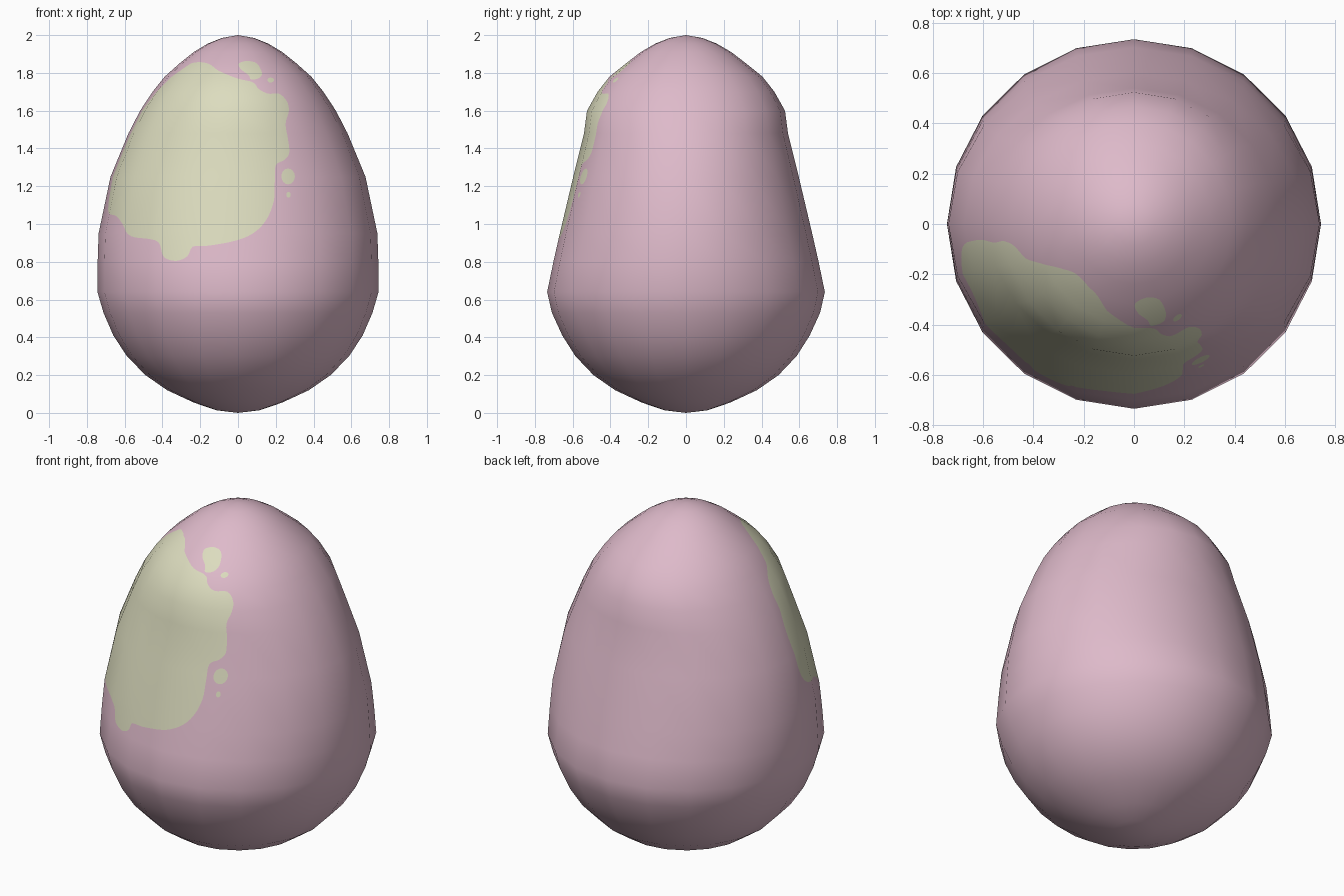
import bpy, math
from mathutils import Vector
from mathutils.geometry import delaunay_2d_cdt

if "Cube" in bpy.data.objects:
    bpy.data.objects.remove(bpy.data.objects["Cube"])

SIDES = 20
# Egg rings: height, half width, half depth
RINGS = [(0, 0, 0), (.014, .115, .115), (.055, .235, .235), (.12, .375, .375),
         (.2, .49, .49), (.3, .588, .585), (.41, .66, .655), (.53, .712, .71),
         (.64, .744, .735), (.8, .743, .702), (.95, .738, .668), (1.25, .675, .597),
         (1.48, .58, .54), (1.6, .518, .524), (1.7, .452, .468), (1.78, .388, .405),
         (1.85, .31, .318), (1.91, .235, .24), (1.955, .16, .163),
         (1.985, .085, .086), (2, 0, 0)]
STEP = 2 * math.pi / SIDES


def material(name, rgb):
    m = bpy.data.materials.new(name)
    m.diffuse_color = (*rgb, 1)
    m.use_nodes = True
    m.node_tree.nodes["Principled BSDF"].inputs["Base Color"].default_value = m.diffuse_color
    return m


def ring_point(i, k):
    z, rx, ry = RINGS[i]
    a = -math.pi + k * STEP
    return Vector((rx * math.sin(a), -ry * math.cos(a), z))


def ring_normal(i, k):
    if i in (0, len(RINGS) - 1):
        return Vector((0, 0, 1 if i else -1))
    around = ring_point(i, k + 1) - ring_point(i, k - 1)
    up = ((ring_point(i + 1, k) - ring_point(i, k)).normalized()
          + (ring_point(i, k) - ring_point(i - 1, k)).normalized())
    return around.cross(up).normalized()


def locate(a, z):
    """Cell of the unrolled surface and the fractions inside it."""
    i = 0
    while i < len(RINGS) - 2 and z > RINGS[i + 1][0]:
        i += 1
    v = (z - RINGS[i][0]) / (RINGS[i + 1][0] - RINGS[i][0])
    f = (a + math.pi) / STEP
    k = max(0, min(SIDES - 1, int(f)))
    return i, k, f - k, v


def blend(fn, a, z):
    i, k, u, v = locate(a, z)
    return fn(i, k).lerp(fn(i, k + 1), u).lerp(fn(i + 1, k).lerp(fn(i + 1, k + 1), u), v)


def unroll(x, z):
    """Front position to angle and height."""
    i, _, _, v = locate(0, z)
    rx = RINGS[i][1] * (1 - v) + RINGS[i + 1][1] * v
    return Vector((math.asin(max(-1, min(1, x / rx))), z))


def smooth_loop(pts, n=4):
    out = []
    for j in range(len(pts)):
        a, b, c, d = (pts[(j + o) % len(pts)] for o in (-1, 0, 1, 2))
        for s in range(n):
            t = s / n
            out.append((b * 2 + (c - a) * t + (a * 2 - b * 5 + c * 4 - d) * t * t
                        + (b * 3 - a - c * 3 + d) * t ** 3) * .5)
    return out


def dot(x, z, w, h):
    return [unroll(x + w * math.cos(j * math.pi / 8), z + h * math.sin(j * math.pi / 8))
            for j in range(16)]


def inside(p, loop):
    hit = False
    for a, b in zip(loop, loop[1:] + loop[:1]):
        if (a.y > p.y) != (b.y > p.y) and p.x < a.x + (p.y - a.y) * (b.x - a.x) / (b.y - a.y):
            hit = not hit
    return hit


# Large patch: front edge, then the edge that wraps round the left side
front = [(-.16, 1.85), (-.1, 1.81), (0, 1.77), (.08, 1.75), (.11, 1.715), (.16, 1.69),
         (.22, 1.69), (.26, 1.65), (.272, 1.6), (.255, 1.53), (.268, 1.45), (.275, 1.38),
         (.25, 1.34), (.2, 1.31), (.195, 1.22), (.19, 1.12), (.15, 1.02), (.08, .95),
         (-.02, .91), (-.16, .885), (-.24, .88), (-.27, .83), (-.33, .805), (-.395, .825),
         (-.42, .9), (-.47, .92), (-.57, .935), (-.61, .99), (-.65, 1.04), (-.69, 1.06)]
side = [(-80, 1.11), (-82.5, 1.2), (-83.5, 1.38), (-82, 1.5), (-82.5, 1.58),
        (-80, 1.64), (-73, 1.7), (-66, 1.78), (-58, 1.83), (-50, 1.855)]
splash = [(.005, 1.85), (.05, 1.863), (.1, 1.85), (.128, 1.8), (.11, 1.772),
          (.07, 1.765), (.055, 1.79), (.015, 1.82)]
loops = [smooth_loop([unroll(*p) for p in front]
                     + [Vector((math.radians(a), z)) for a, z in side]),
         smooth_loop([unroll(*p) for p in splash]),
         dot(.175, 1.762, .018, .013), dot(.268, 1.252, .037, .042), dot(.27, 1.155, .012, .016)]

# Unrolled facet grid with the patch outlines cut into it
pts, edges = [], []
rows, cols = len(RINGS), SIDES + 1
for z, _, _ in RINGS:
    pts += [Vector((-math.pi + k * STEP, z)) for k in range(cols)]
for i in range(rows):
    for k in range(cols):
        if k < SIDES:
            edges.append((i * cols + k, i * cols + k + 1))
        if i < rows - 1:
            edges.append((i * cols + k, (i + 1) * cols + k))
for loop in loops:
    s, n = len(pts), len(loop)
    pts += loop
    edges += [(s + j, s + (j + 1) % n) for j in range(n)]
flat, _, tris, *_ = delaunay_2d_cdt(pts, edges, [], 0, 1e-5)

# Wrap onto the egg, joining the back seam and the two poles
coords, normals, index, lookup = [], [], [], {}
for p in flat:
    co = blend(ring_point, p.x, p.y)
    key = tuple(round(c, 5) + 0.0 for c in co)
    if key not in lookup:
        lookup[key] = len(coords)
        coords.append(co)
        normals.append(blend(ring_normal, p.x, p.y).normalized())
    index.append(lookup[key])
faces, slots = [], []
for t in tris:
    f = [index[j] for j in t]
    if len(set(f)) == 3:
        mid = (flat[t[0]] + flat[t[1]] + flat[t[2]]) / 3
        a, b, c = (coords[j] for j in f)
        n = (b - a).cross(c - a)
        if n.dot(normals[f[0]] + normals[f[1]] + normals[f[2]]) < 0:
            f.reverse()
        faces.append(f)
        slots.append(int(any(inside(mid, l) for l in loops)))

mesh = bpy.data.meshes.new("egg")
mesh.from_pydata(coords, [], faces)
mesh.materials.append(material("soft pink", (.73, .49, .59)))
mesh.materials.append(material("pale yellow green", (.72, .72, .52)))
for poly, slot in zip(mesh.polygons, slots):
    poly.material_index = slot
    poly.use_smooth = True
mesh.update()
mesh.normals_split_custom_set_from_vertices(normals)
egg = bpy.data.objects.new("egg", mesh)
bpy.context.collection.objects.link(egg)
